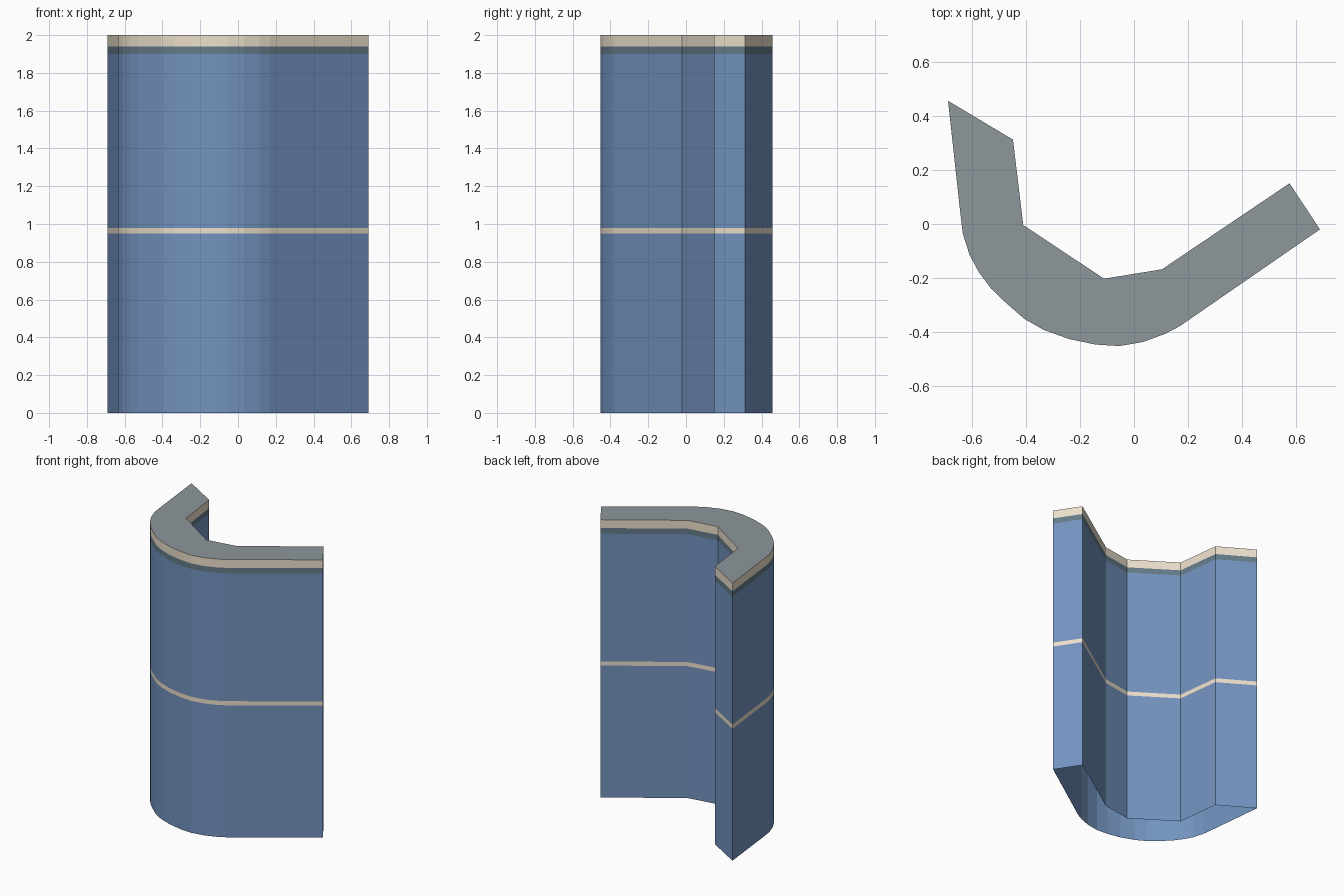
import bpy, bmesh

if "Cube" in bpy.data.objects:
    bpy.data.objects.remove(bpy.data.objects["Cube"])

# Footprint: faceted outer curve, then the angular inner side (counter-clockwise)
OUTER = [(-.69, .457), (-.645, .045), (-.635, -.037), (-.61, -.115), (-.575, -.18),
         (-.53, -.24), (-.478, -.29), (-.407, -.352), (-.335, -.393), (-.24, -.427),
         (-.145, -.447), (-.056, -.453), (.033, -.438), (.115, -.408), (.17, -.379),
         (.69, -.02)]
INNER = [(.577, .151), (.104, -.168), (-.111, -.203), (-.411, -.004), (-.449, .313)]
FOOTPRINT = OUTER + INNER


def material(name, rgb):
    m = bpy.data.materials.new(name)
    m.diffuse_color = (*rgb, 1)
    m.use_nodes = True
    m.node_tree.nodes["Principled BSDF"].inputs["Base Color"].default_value = m.diffuse_color
    return m


BLUE = material("blue_wall", (.17, .29, .52))
CREAM = material("cream_trim", (.84, .74, .60))
SLATE = material("slate_band", (.13, .20, .25))
GREY = material("grey_roof", (.27, .31, .33))


def add_object(name, bm, mat):
    mesh = bpy.data.meshes.new(name)
    bm.to_mesh(mesh)
    bm.free()
    mesh.materials.append(mat)
    bpy.context.collection.objects.link(bpy.data.objects.new(name, mesh))


def wall_band(name, z0, z1, mat):
    bm = bmesh.new()
    low, high = ([bm.verts.new((x, y, z)) for x, y in FOOTPRINT] for z in (z0, z1))
    n = len(FOOTPRINT)
    for i in range(n):
        j = (i + 1) % n
        bm.faces.new((low[i], low[j], high[j], high[i]))
    add_object(name, bm, mat)


# Stacked wall bands, open underneath
for part in [("lower_wall", 0, .95, BLUE), ("middle_stripe", .95, .98, CREAM),
             ("upper_wall", .98, 1.90, BLUE), ("slate_band", 1.90, 1.94, SLATE),
             ("top_trim", 1.94, 2.0, CREAM)]:
    wall_band(*part)

# Flat roof
bm = bmesh.new()
bm.faces.new([bm.verts.new((x, y, 2.0)) for x, y in FOOTPRINT])
bmesh.ops.triangulate(bm, faces=bm.faces[:])
add_object("roof", bm, GREY)
